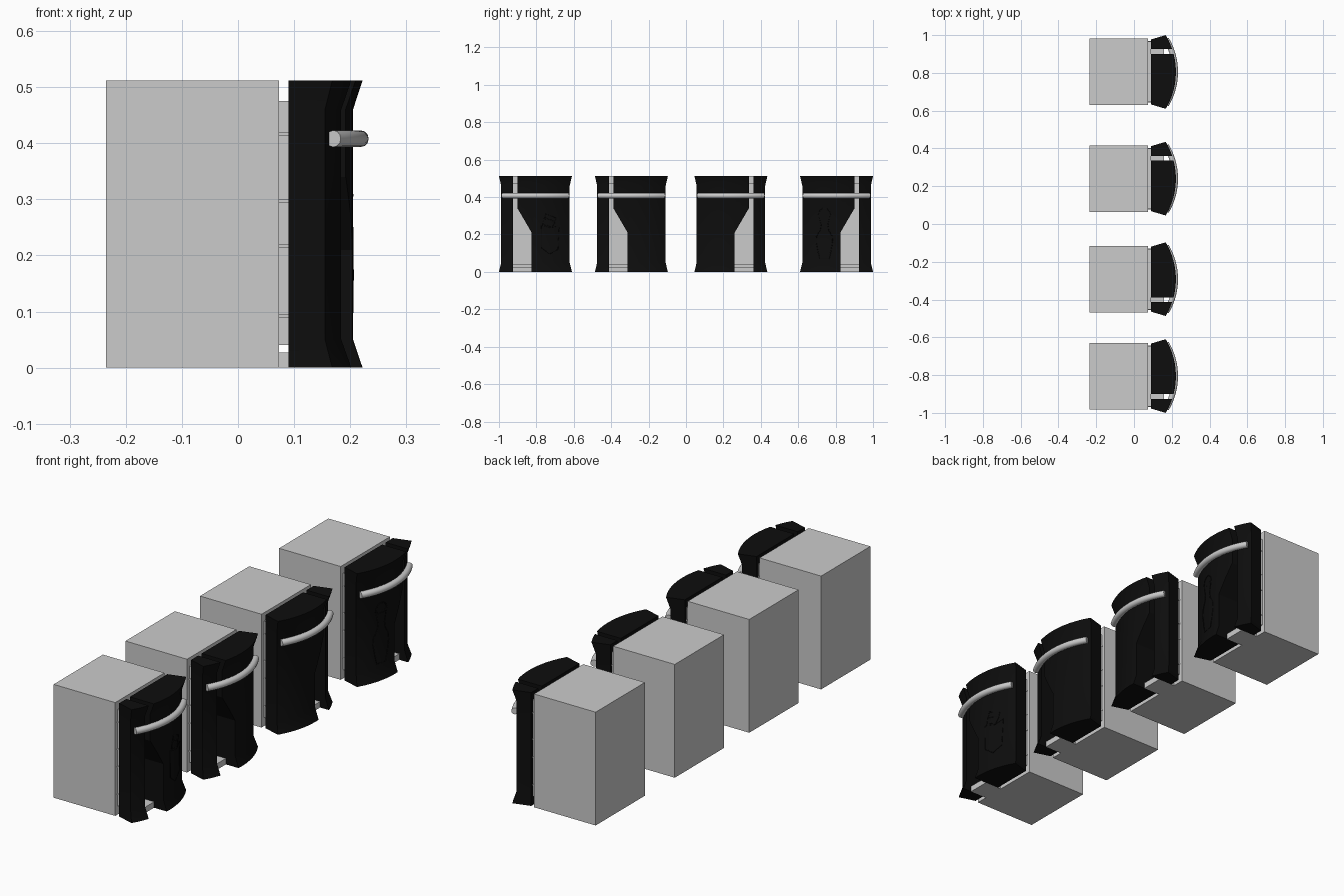
import bpy, bmesh, math

if "Cube" in bpy.data.objects:
    bpy.data.objects.remove(bpy.data.objects["Cube"])

black = bpy.data.materials.new("black")
black.diffuse_color = (0.004, 0.004, 0.004, 1)
black.use_nodes = True
black.node_tree.nodes["Principled BSDF"].inputs["Base Color"].default_value = black.diffuse_color


def add_object(name, bm, mat=None):
    bmesh.ops.recalc_face_normals(bm, faces=bm.faces)
    me = bpy.data.meshes.new(name)
    bm.to_mesh(me)
    bm.free()
    ob = bpy.data.objects.new(name, me)
    bpy.context.collection.objects.link(ob)
    if mat:
        me.materials.append(mat)
    return ob


def box(name, x0, x1, y0, y1, z0, z1):
    bm = bmesh.new()
    bmesh.ops.create_cube(bm, size=1)
    for v in bm.verts:
        v.co = ((x0 + x1) / 2 + v.co.x * (x1 - x0),
                (y0 + y1) / 2 + v.co.y * (y1 - y0),
                (z0 + z1) / 2 + v.co.z * (z1 - z0))
    return add_object(name, bm)


def loft(name, rings, mat=None):
    bm = bmesh.new()
    loops = [[bm.verts.new(p) for p in r] for r in rings]
    n = len(rings[0])
    for a, b in zip(loops, loops[1:]):
        for i in range(n):
            j = (i + 1) % n
            bm.faces.new((a[i], a[j], b[j], b[i]))
    bm.faces.new(loops[0])
    bm.faces.new(loops[-1])
    return add_object(name, bm, mat)


def arc_x(y, half, edge, mid):
    # circular bow from edge (at y = half) to mid (at y = 0)
    s = mid - edge
    r = (half * half + s * s) / (2 * s)
    return mid - r + math.sqrt(max(r * r - y * y, 0))


def door_ring(cy, z, flare):
    half, edge, mid, back = (0.195, 0.168, 0.222, 0.172) if flare else (0.183, 0.155, 0.205, 0.172)
    pts = [(0.09, cy - back, z)]
    for i in range(13):
        y = half * (i / 6 - 1)
        pts.append((arc_x(y, half, edge, mid), cy + y, z))
    pts.append((0.09, cy + back, z))
    return pts


def tube(name, pts, radius, mat=None, cyclic=False, res=4):
    cu = bpy.data.curves.new(name, 'CURVE')
    cu.dimensions = '3D'
    cu.bevel_depth = radius
    cu.bevel_resolution = res
    cu.use_fill_caps = True
    sp = cu.splines.new('POLY')
    sp.points.add(len(pts) - 1)
    for p, c in zip(sp.points, pts):
        p.co = (*c, 1)
    sp.use_cyclic_u = cyclic
    ob = bpy.data.objects.new(name, cu)
    bpy.context.collection.objects.link(ob)
    if mat:
        cu.materials.append(mat)
    return ob


def pictogram(name, cy, outlines):
    # thin outlines lying on the bowed door face
    for k, line in enumerate(outlines):
        pts = [(arc_x(y, 0.183, 0.155, 0.205), cy + y, z) for y, z in line]
        tube(f"{name}_{k}", pts, 0.002, black, True, 1)


def unit(n, cy, s):
    # cabinet body, seal plate and ribs behind the door
    box(f"cabinet_{n}", -0.235, 0.073, cy - 0.176, cy + 0.176, 0, 0.512)
    box(f"seal_plate_{n}", 0.07, 0.091, cy - 0.16, cy + 0.16, 0.04, 0.475)
    for k, z in enumerate((0.092, 0.217, 0.297, 0.417)):
        box(f"rib_{n}_{k}", 0.073, 0.09, cy - 0.163, cy + 0.163, z - 0.003, z + 0.003)

    # door with flared top and bottom, cut by a widening slot
    door = loft(f"door_{n}", [door_ring(cy, z, f) for z, f in
                              ((0, 1), (0.05, 0), (0.46, 0), (0.512, 1))], black)
    outline = [(0.121, -0.1), (0.121, 0.6), (0.096, 0.6), (0.096, 0.34), (0.02, 0.21), (0.02, -0.1)]
    cutter = loft(f"slot_cutter_{n}", [[(x, cy + s * y, z) for y, z in outline] for x in (0.05, 0.3)])
    mod = door.modifiers.new("slot", 'BOOLEAN')
    mod.object = cutter
    mod.operation = 'DIFFERENCE'
    mod.solver = 'EXACT'
    bpy.context.view_layer.update()
    dg = bpy.context.evaluated_depsgraph_get()
    me = bpy.data.meshes.new_from_object(door.evaluated_get(dg))
    door.modifiers.clear()
    door.data = me
    bpy.data.objects.remove(cutter)

    # ledge at the foot of the slot
    ya, yb = sorted((cy + s * 0.02, cy + s * 0.121))
    box(f"slot_ledge_{n}", 0.073, 0.158, ya, yb, 0, 0.027)

    # bowed handle
    ys = [0.174 * (i / 10 - 1) for i in range(21)]
    tube(f"handle_{n}", [(arc_x(y, 0.174, 0.17, 0.218), cy + y, 0.408) for y in ys], 0.015)


centres = [(-0.805, -1), (-0.292, -1), (0.24, 1), (0.805, 1)]
for n, (cy, s) in enumerate(centres):
    unit(n, cy, s)

# bottle outline, mirrored about its axis
def mirrored(half):
    c = -0.065
    return [(c + y, z) for y, z in half] + [(c - y, z) for y, z in reversed(half)]

pictogram("bottle", 0.805, [
    mirrored([(0.01, 0.34), (0.025, 0.328), (0.033, 0.305)]),
    mirrored([(0.028, 0.295), (0.018, 0.25), (0.022, 0.225), (0.042, 0.19),
              (0.044, 0.16), (0.035, 0.11), (0.025, 0.07)])])

# carton outline with open lid
pictogram("carton", -0.805, [
    [(0.03, 0.25), (0.03, 0.13), (0.075, 0.096), (0.12, 0.12), (0.127, 0.25), (0.085, 0.235)],
    [(0.045, 0.285), (0.105, 0.265), (0.09, 0.24), (0.04, 0.255)],
    [(0.055, 0.31), (0.11, 0.288), (0.105, 0.27), (0.05, 0.29)]])

for ob in bpy.context.scene.objects:
    ob.select_set(ob.type == 'MESH' and ob.name.startswith("door"))
    if ob.select_get():
        bpy.context.view_layer.objects.active = ob
bpy.ops.object.shade_smooth_by_angle(angle=math.radians(20))
